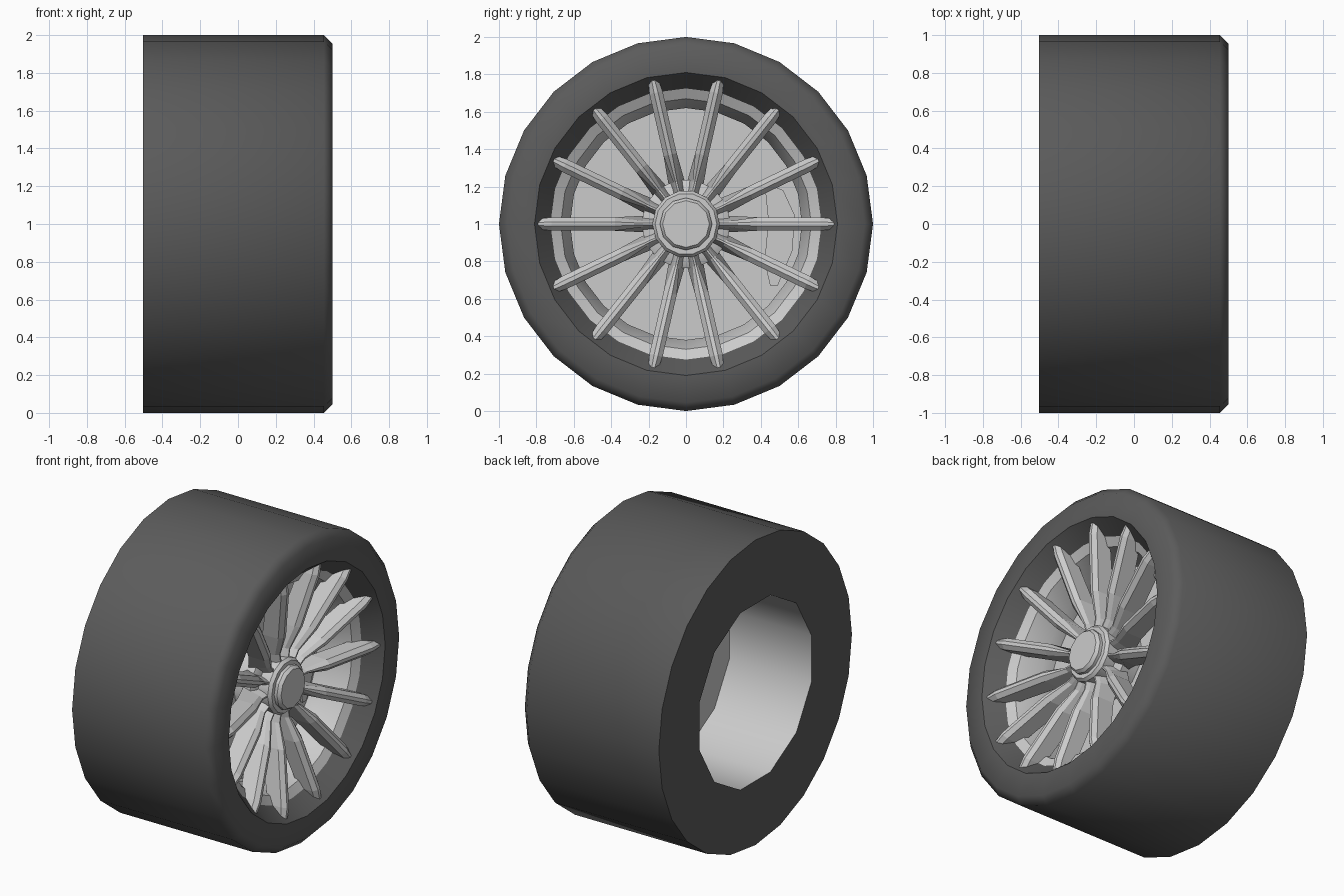
import bpy, bmesh
from math import sin, cos, pi, radians

if "Cube" in bpy.data.objects:
    bpy.data.objects.remove(bpy.data.objects["Cube"])


def material(name, value):
    m = bpy.data.materials.new(name)
    m.diffuse_color = (value, value, value, 1)
    m.use_nodes = True
    m.node_tree.nodes["Principled BSDF"].inputs["Base Color"].default_value = m.diffuse_color
    return m


RUBBER = material("rubber", 0.105)


def finish(name, bm, mat=None, smooth=None):
    bmesh.ops.recalc_face_normals(bm, faces=bm.faces)
    me = bpy.data.meshes.new(name)
    bm.to_mesh(me)
    bm.free()
    ob = bpy.data.objects.new(name, me)
    bpy.context.collection.objects.link(ob)
    if mat:
        me.materials.append(mat)
    if smooth:
        bpy.ops.object.select_all(action='DESELECT')
        ob.select_set(True)
        bpy.context.view_layer.objects.active = ob
        bpy.ops.object.shade_smooth_by_angle(angle=radians(smooth))
    return ob


def lathe(name, profile, sides=24, mat=None, smooth=50, coarse=()):
    """Revolve (x, radius) points about the x axis; coarse rings have half the sides."""
    bm = bmesh.new()
    rings = []
    for k, (x, r) in enumerate(profile):
        if r == 0:
            rings.append([bm.verts.new((x, 0, 1))] * sides)
            continue
        ring = []
        for i in range(sides):
            a = 2 * pi * i / sides
            q = r * cos(2 * pi / sides) if k in coarse and i % 2 == 0 else r
            ring.append(bm.verts.new((x, q * cos(a), 1 + q * sin(a))))
        rings.append(ring)
    for a, b in zip(rings, rings[1:]):
        for i in range(sides):
            j = (i + 1) % sides
            bm.faces.new(list(dict.fromkeys((a[i], a[j], b[j], b[i]))))
    return finish(name, bm, mat, smooth)


# Tyre: coarse hole at the back, bevelled shoulder, tapered opening at the front
lathe("tyre", [(-0.503, 0.6), (-0.503, 1), (0.455, 1), (0.5, 0.955),
               (0.5, 0.81), (0.39, 0.725)], mat=RUBBER, coarse=(0,))

# Rim: stepped front rings, brake disc, and the barrel open at the back
lathe("rim", [(0.39, 0.725), (0.36, 0.67), (0.22, 0.62), (0.14, 0.62),
              (0.14, 0)], smooth=30)
lathe("back_barrel", [(-0.503, 0.6), (0.09, 0.6), (0.09, 0)], coarse=(0, 1))

# Brake caliper: thin crescent on the disc
bm = bmesh.new()
arc = [(0.42, 0.22), (0.44, 0.02), (0.42, -0.20), (0.45, -0.33), (0.49, -0.33),
       (0.57, -0.14), (0.58, 0.05), (0.52, 0.18)]
face = bm.faces.new([bm.verts.new((0.12, y, 1 + z)) for y, z in arc])
ext = bmesh.ops.extrude_face_region(bm, geom=[face])
bmesh.ops.translate(bm, vec=(0.035, 0, 0),
                    verts=[v for v in ext["geom"] if isinstance(v, bmesh.types.BMVert)])
finish("caliper", bm)

# Hub: rear boss, ring and cap
lathe("hub_boss", [(0.13, 0.24), (0.25, 0.24), (0.27, 0.2), (0.27, 0)], 14, smooth=30)
lathe("hub_ring", [(0.13, 0.18), (0.34, 0.18), (0.36, 0.165), (0.36, 0)], 14, smooth=30)
lathe("hub_cap", [(0.35, 0.14), (0.38, 0.14), (0.40, 0.125), (0.40, 0)], 12, smooth=30)

# Spokes: fourteen ridged fins
# stations are (radius, front x, back x, front half width, back half width)
STATIONS = [(0.15, 0.34, 0.19, 0.016, 0.048), (0.23, 0.34, 0.20, 0.016, 0.044),
            (0.38, 0.40, 0.26, 0.036, 0.036), (0.72, 0.475, 0.35, 0.036, 0.036),
            (0.80, 0.475, 0.42, 0.026, 0.026)]
bm = bmesh.new()
for n in range(14):
    a = 2 * pi * n / 14
    rings = []
    for r, xf, xb, w, wb in STATIONS:
        section = [(xb, -wb), (xf - 0.025, -w), (xf, -w * 0.3), (xf, w * 0.3),
                   (xf - 0.025, w), (xb, wb)]
        rings.append([bm.verts.new((x, r * cos(a) - t * sin(a), 1 + r * sin(a) + t * cos(a)))
                      for x, t in section])
    for p, q in zip(rings, rings[1:]):
        for i in range(6):
            j = (i + 1) % 6
            bm.faces.new((p[i], p[j], q[j], q[i]))
    bm.faces.new(rings[0])
    bm.faces.new(rings[-1])
finish("spokes", bm)
